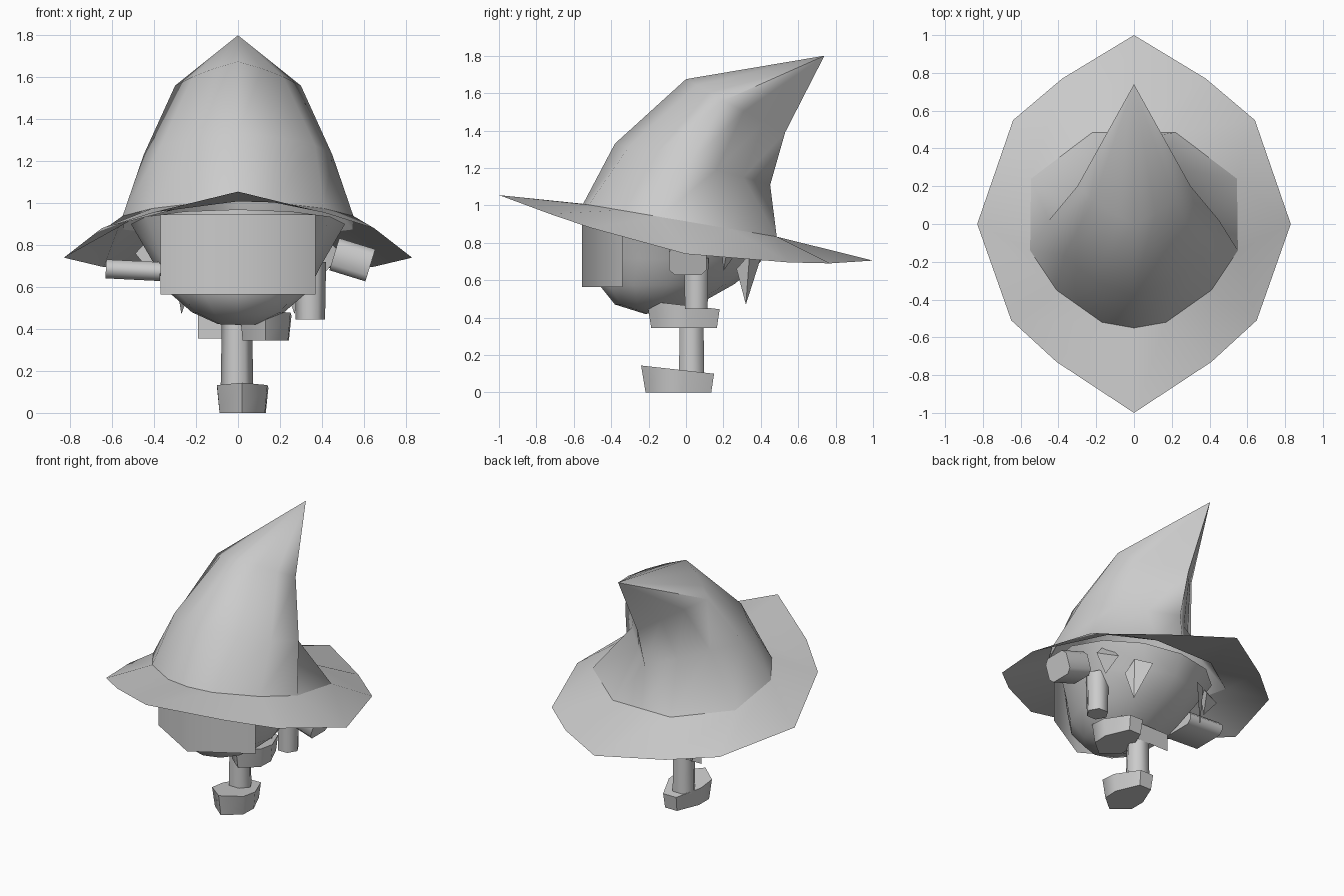
import bpy, bmesh, math
from mathutils import Vector

if "Cube" in bpy.data.objects:
    bpy.data.objects.remove(bpy.data.objects["Cube"])


def make(name, verts, faces, angle=60, recalc=True):
    me = bpy.data.meshes.new(name)
    bm = bmesh.new()
    vs = [bm.verts.new(v) for v in verts]
    for f in faces:
        bm.faces.new([vs[i] for i in f])
    if recalc:
        bmesh.ops.recalc_face_normals(bm, faces=bm.faces)
    bm.to_mesh(me)
    bm.free()
    ob = bpy.data.objects.new(name, me)
    bpy.context.collection.objects.link(ob)
    bpy.ops.object.select_all(action='DESELECT')
    ob.select_set(True)
    bpy.context.view_layer.objects.active = ob
    bpy.ops.object.shade_smooth_by_angle(angle=math.radians(angle))
    return ob


def loft(name, rings, tip=None, caps=(False, False), angle=60):
    n = len(rings[0])
    verts = [v for r in rings for v in r]
    faces = [(k * n + i, k * n + (i + 1) % n, (k + 1) * n + (i + 1) % n, (k + 1) * n + i)
             for k in range(len(rings) - 1) for i in range(n)]
    last = (len(rings) - 1) * n
    if tip:
        verts.append(tip)
        faces += [(last + i, last + (i + 1) % n, len(verts) - 1) for i in range(n)]
    if caps[0]:
        faces.append(tuple(range(n))[::-1])
    if caps[1]:
        faces.append(tuple(range(last, last + n)))
    return make(name, verts, faces, angle)


def mirror_ring(half):
    # half outline from front to back, both ends on x = 0
    return list(half) + [(-x, y, z) for x, y, z in half[-2:0:-1]]


def oval(w, front, back, n=12):
    # tilted ellipse through a front and a back point (y, z)
    f, b = Vector(front), Vector(back)
    out = []
    for i in range(n):
        a = 2 * math.pi * i / n
        p = (f + b) / 2 + (f - b) / 2 * math.cos(a)
        out.append((w * math.sin(a), p.x, p.y))
    return out


def crown_ring(w, front, side, back, roundness):
    # front half between straight (0) and round (1), straight pinched back half
    f, s, b = Vector(front), Vector(side), Vector(back)
    half = []
    for i in range(4):
        a, t = i * math.pi / 6, i / 3
        p = s + (f - s) * (roundness * math.cos(a) + (1 - roundness) * (1 - t))
        half.append((w * (roundness * math.sin(a) + (1 - roundness) * t), p.x, p.y))
    for t in (1 / 3, 2 / 3, 1):
        p = s.lerp(b, t)
        half.append((w * (1 - t), p.x, p.y))
    return mirror_ring(half)


# Hat brim and crown
outer = mirror_ring([(0, -1, 1.055), (.41, -.73, .955), (.65, -.51, .88), (.83, 0, .74),
                     (.64, .55, .695), (.38, .77, .69), (0, 1, .705)])
plan = [(0, -.55), (.17, -.52), (.41, -.35), (.55, -.14), (.545, .24), (.22, .485), (0, .485)]
inner = mirror_ring([(x, y, .915 - .17 * y) for x, y in plan])
loft("hat_brim", [outer, inner])
loft("hat_crown", [inner, crown_ring(.45, (-.38, 1.33), (.02, 1.23), (.45, 1.11), .75),
                   crown_ring(.30, (0, 1.675), (.2, 1.56), (.53, 1.39), .25)], tip=(0, .74, 1.80), angle=75)

# Head bowl under the hat
loft("head", [oval(.51, (-.46, .97), (.46, .83)), oval(.40, (-.47, .72), (.40, .70)),
              oval(.33, (-.46, .57), (.26, .58)), oval(.22, (-.38, .47), (.10, .49)),
              oval(.10, (-.22, .42), (-.03, .43))], caps=(False, True))

# Folded face panel
make("face_panel", [(x, y, z) for z in (.565, .945) for x, y in ((-.37, -.34), (0, -.555), (.37, -.34))],
     [(0, 1, 4, 3), (1, 2, 5, 4)], angle=65, recalc=False)


# Feet: blocks with a wide pointed toe and a narrow heel
def foot(name, x, y, z):
    p = [(0, -.24), (.12, -.14), (.125, -.02), (.05, .15), (-.05, .15), (-.12, -.02), (-.12, -.14)]
    ring = lambda s, h0, h1: [(x + a * s, y + b * s, z + h0 + (h1 - h0) * (.15 - b) / .4) for a, b in p]
    loft(name, [ring(.9, 0, 0), ring(1, .10, .145)], caps=(True, True), angle=65)


foot("standing_foot", .02, 0, 0)
foot("raised_foot", .13, .03, .345)


# Leg and arm: six-sided tubes
def tube(name, x, y, z0, z1, r0, r1):
    ring = lambda r, z: [(x + r * math.cos(i * math.pi / 3), y + r * math.sin(i * math.pi / 3), z)
                         for i in range(6)]
    loft(name, [ring(r0, z0), ring(r1, z1)], caps=(True, True), angle=65)


tube("leg", -.005, .03, .10, .45, .078, .072)
tube("arm", .345, .055, .445, .72, .07, .075)


# Hands: chamfered blocks
def hand(name, loc, size, tilt):
    bm = bmesh.new()
    bmesh.ops.create_cube(bm, size=1)
    bmesh.ops.scale(bm, vec=size, verts=bm.verts)
    bmesh.ops.bevel(bm, geom=[e for e in bm.edges if abs(e.verts[0].co.x - e.verts[1].co.x) > .01],
                    offset=.03, segments=1, affect='EDGES')
    verts = [tuple(v.co) for v in bm.verts]
    bm.verts.index_update()
    faces = [[v.index for v in f.verts] for f in bm.faces]
    bm.free()
    ob = make(name, verts, faces, 65)
    ob.location, ob.rotation_euler = loc, (0, tilt, 0)


hand("right_hand", (.545, .01, .73), (.18, .20, .16), .3)
hand("left_hand", (-.50, -.03, .68), (.26, .28, .09), .05)

# Robe flap behind the legs
make("robe_flap", [(-.19, .10, .355), (.19, .10, .355), (.19, .10, .475), (-.19, .10, .475)], [(0, 1, 2, 3)])

# Hair spikes at the sides and back of the head
for side, s in (("right", 1), ("left", -1)):
    for k, pts in enumerate([
        [(.30, .27, .66), (.27, .32, .47), (.18, .40, .72), (.28, .34, .74)],
        [(.38, .18, .88), (.49, .22, .76), (.40, .20, .65), (.36, .28, .76)],
    ]):
        make(f"{side}_hair_{k + 1}", [(s * x, y, z) for x, y, z in pts],
             [(0, 1, 2), (0, 1, 3), (1, 2, 3), (0, 2, 3)], 20)
